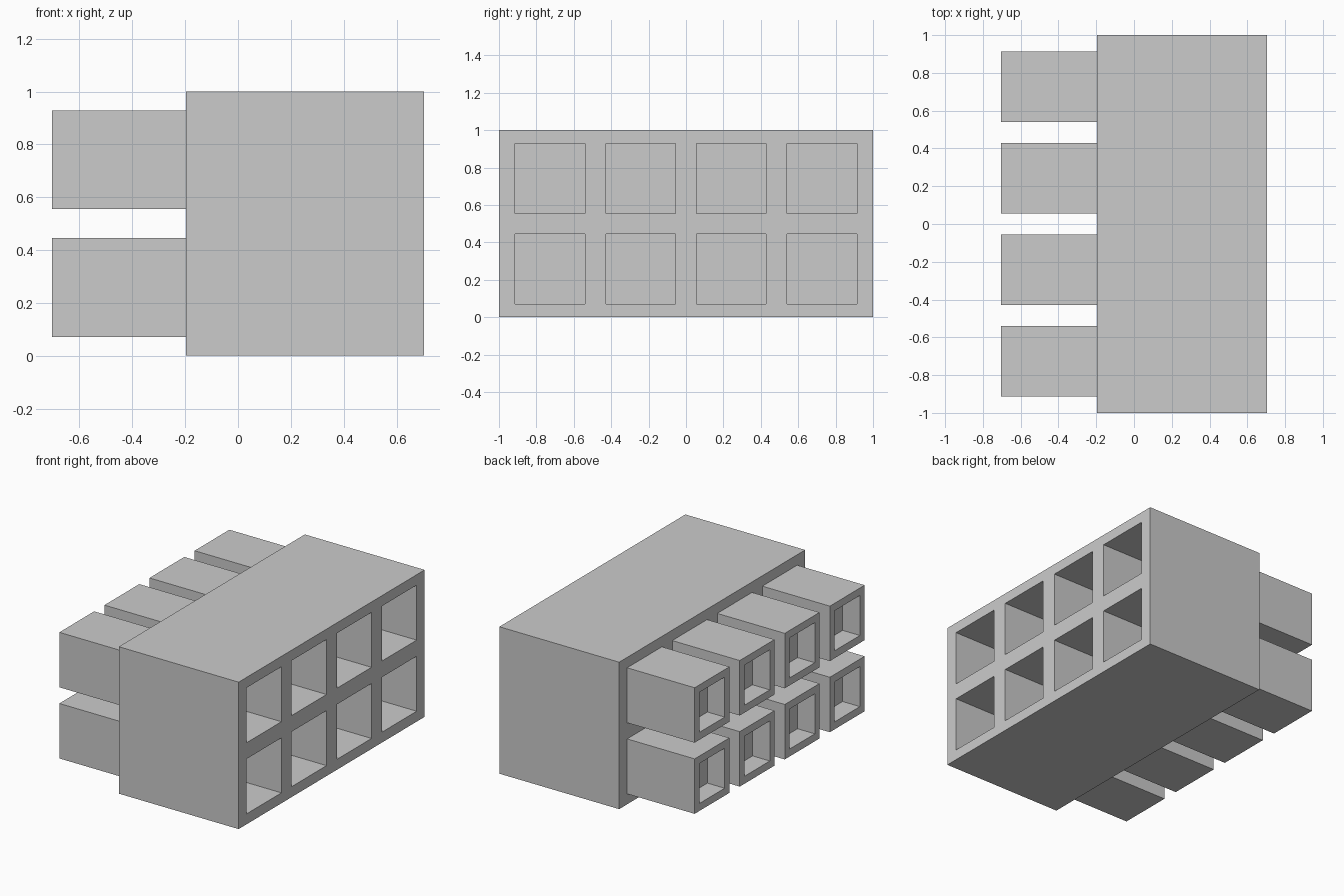
import bpy, bmesh
from mathutils import Vector

if "Cube" in bpy.data.objects:
    bpy.data.objects.remove(bpy.data.objects["Cube"])

YS = [-0.727, -0.242, 0.242, 0.727]   # cell centres across
ZS = [0.258, 0.742]                   # cell centres in height
CELL = 0.374                          # cell width
X_BACK, X_STEP, X_FRONT = -0.705, -0.197, 0.705


def add_box(bm, lo, hi):
    lo, hi = Vector(lo), Vector(hi)
    verts = bmesh.ops.create_cube(bm, size=1)["verts"]
    for v in verts:
        v.co = (lo + hi) / 2 + v.co * (hi - lo)
    return {f for v in verts for f in v.link_faces}


def add_cell(bm, x0, x1, y, z):
    h = CELL / 2
    return add_box(bm, (x0, y - h, z - h), (x1, y + h, z + h))


def make_object(name, bm):
    bmesh.ops.recalc_face_normals(bm, faces=bm.faces)
    mesh = bpy.data.meshes.new(name)
    bm.to_mesh(mesh)
    bm.free()
    obj = bpy.data.objects.new(name, mesh)
    bpy.context.collection.objects.link(obj)
    return obj


# Housing block
bm = bmesh.new()
add_box(bm, (X_STEP, -1, 0), (X_FRONT, 1, 1))
housing = make_object("housing", bm)

# Deep square sockets cut into the +x face
bm = bmesh.new()
for y in YS:
    for z in ZS:
        add_cell(bm, -0.15, X_FRONT + 0.1, y, z)
cutter = make_object("socket_cutter", bm)
cutter.hide_render = True
cutter.hide_viewport = False
mod = housing.modifiers.new("sockets", 'BOOLEAN')
mod.operation = 'DIFFERENCE'
mod.solver = 'EXACT'
mod.object = cutter
bpy.context.view_layer.objects.active = housing
bpy.ops.object.modifier_apply(modifier=mod.name)
bpy.data.objects.remove(cutter)

# Rear sleeves, each with a shallow square recess in its end
for row, z in enumerate(ZS):
    for col, y in enumerate(YS):
        bm = bmesh.new()
        faces = add_cell(bm, X_BACK, X_STEP, y, z)
        end = min(faces, key=lambda f: f.calc_center_median().x)
        bmesh.ops.inset_region(bm, faces=[end], thickness=0.072)
        floor = bmesh.ops.extrude_discrete_faces(bm, faces=[end])["faces"][0]
        bmesh.ops.translate(bm, verts=floor.verts, vec=(0.13, 0, 0))
        make_object(f"rear_sleeve_{row}_{col}", bm)
